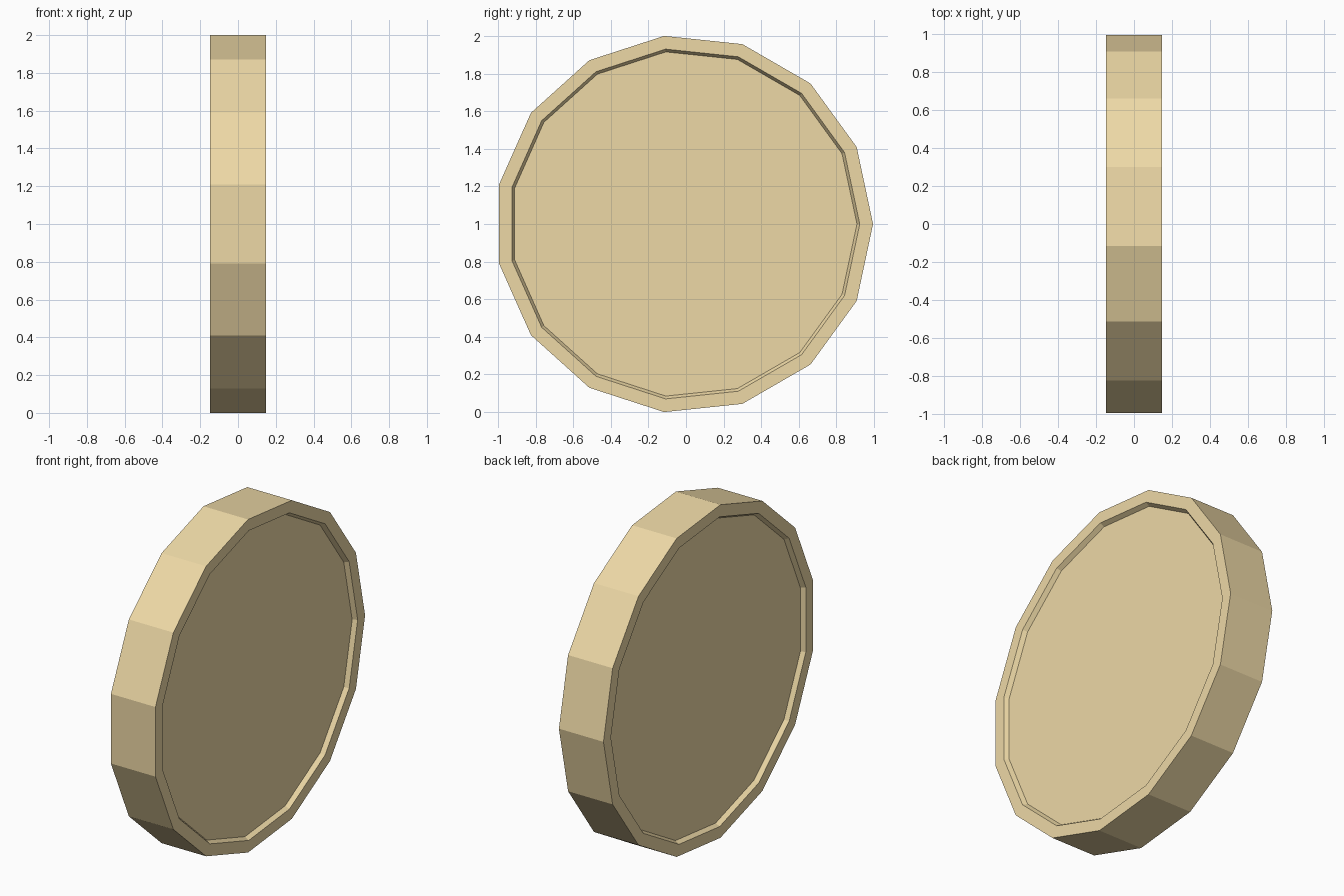
import bpy, bmesh
from math import sin, cos, tau

if "Cube" in bpy.data.objects:
    bpy.data.objects.remove(bpy.data.objects["Cube"])

SIDES = 15
CY = -0.011          # centres the odd-sided outline on y = 0
# (x, radius) from the recessed left face, over the rim, to the recessed right face
PROFILE = [(-0.122, 0.92), (-0.148, 0.935), (-0.148, 1.0055),
           (0.148, 1.0055), (0.148, 0.935), (0.122, 0.92)]

bm = bmesh.new()

# Rings of the disc, lathed about the x axis
rings = [[bm.verts.new((x, CY + r * cos(tau * i / SIDES), 1 + r * sin(tau * i / SIDES)))
          for i in range(SIDES)] for x, r in PROFILE]

# Rim, edge and recess walls
for a, b in zip(rings, rings[1:]):
    for i in range(SIDES):
        j = (i + 1) % SIDES
        bm.faces.new((a[i], a[j], b[j], b[i]))

# Recessed faces
bm.faces.new(rings[0])
bm.faces.new(rings[-1])
bmesh.ops.recalc_face_normals(bm, faces=bm.faces)

mesh = bpy.data.meshes.new("coin")
bm.to_mesh(mesh)
bm.free()

# Gold colour
gold = bpy.data.materials.new("gold")
gold.diffuse_color = (0.85, 0.69, 0.38, 1)
gold.use_nodes = True
gold.node_tree.nodes["Principled BSDF"].inputs["Base Color"].default_value = gold.diffuse_color
mesh.materials.append(gold)

coin = bpy.data.objects.new("coin", mesh)
bpy.context.collection.objects.link(coin)
